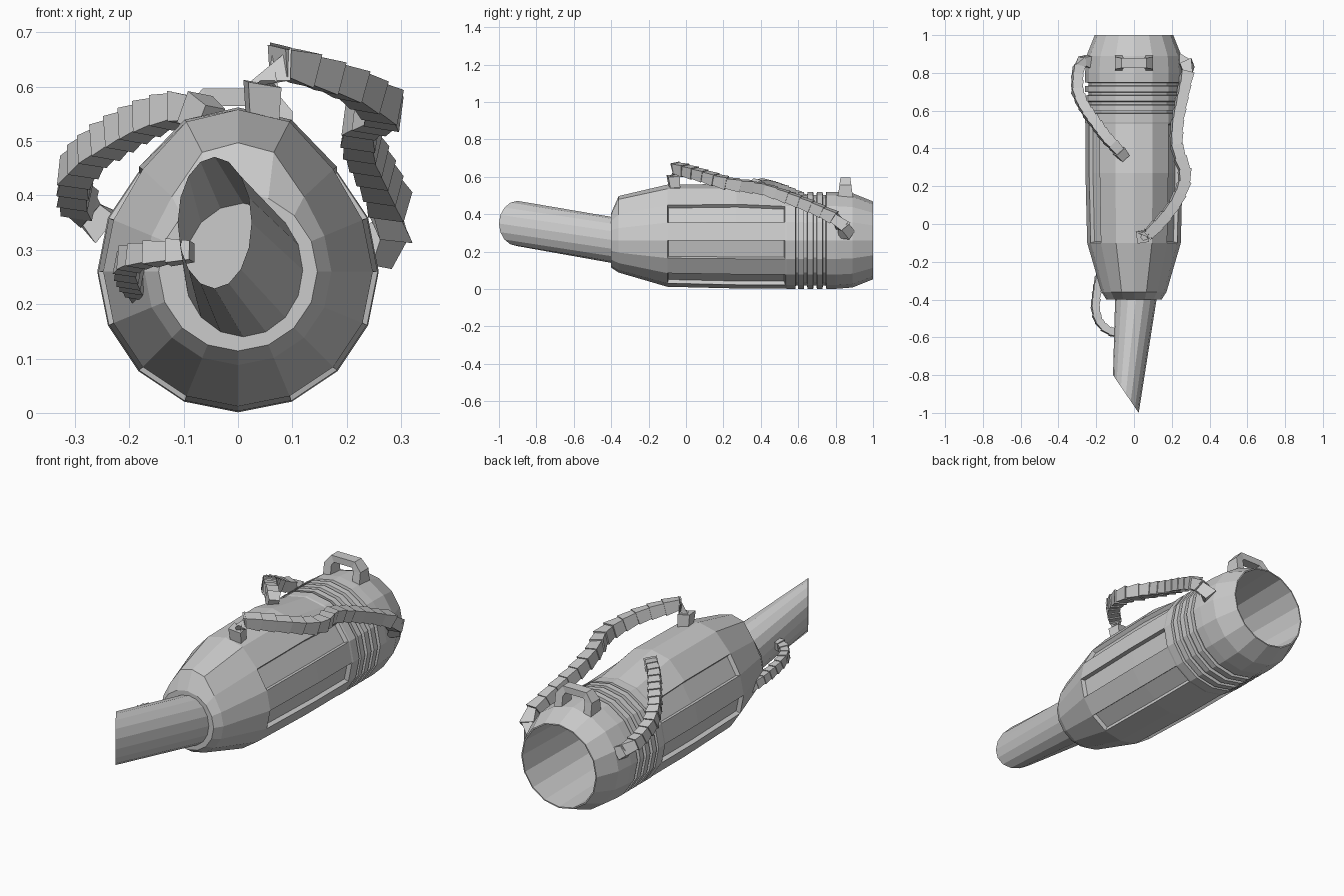
import bpy, bmesh, math, random
from mathutils import Vector

if "Cube" in bpy.data.objects:
    bpy.data.objects.remove(bpy.data.objects["Cube"])

random.seed(4)
N = 16
CZ = 0.26


def finish(bm, name):
    me = bpy.data.meshes.new(name)
    bm.to_mesh(me)
    bm.free()
    ob = bpy.data.objects.new(name, me)
    bpy.context.collection.objects.link(ob)
    return ob


def loft(bm, rings, cap_start=False, cap_end=False):
    """Bridge equally sized point rings; returns faces as grid[ring][side]."""
    vs = [[bm.verts.new(p) for p in r] for r in rings]
    n = len(vs[0])
    grid = [[bm.faces.new((a[k], a[(k + 1) % n], b[(k + 1) % n], b[k])) for k in range(n)]
            for a, b in zip(vs, vs[1:])]
    if cap_start:
        bm.faces.new(vs[0])
    if cap_end:
        bm.faces.new(vs[-1])
    return grid


# main body: 16-sided rings, with a lift that raises the spine hump
def body_ring(y, r, lift=0.0):
    weight = {4: 1.0, 3: 0.93, 5: 0.93, 2: 0.25, 6: 0.25}
    return [(r * math.cos(2 * math.pi * k / N), y,
             CZ + r * math.sin(2 * math.pi * k / N) + lift * weight.get(k, 0)) for k in range(N)]


stations = [(-0.40, 0.146, 0), (-0.36, 0.172, 0.065), (-0.10, 0.248, 0.05),
            (0.27, 0.257, 0.045), (0.53, 0.257, 0)]
# ribbed collar
for y in (0.54, 0.60, 0.65, 0.70):
    w = 0.045 if y == 0.54 else 0.03
    stations += [(y, 0.259, 0), (y + w, 0.259, 0), (y + w + 0.002, 0.242, 0), (y + w + 0.017, 0.242, 0)]
# rear shroud and hollow bore
stations += [(0.75, 0.259, 0), (0.80, 0.259, 0), (0.89, 0.252, 0), (1.0, 0.208, 0),
             (1.0, 0.202, 0), (-0.1, 0.17, 0)]
bm = bmesh.new()
grid = loft(bm, [body_ring(*s) for s in stations], True, True)
bmesh.ops.recalc_face_normals(bm, faces=bm.faces)
# recessed side panels
panels = [grid[i][k] for k in (1, 15, 13, 6, 8, 10) for i in (2, 3)]
bmesh.ops.inset_region(bm, faces=panels, thickness=0.006, depth=-0.02,
                       use_even_offset=True, use_boundary=True)
finish(bm, "body_shell")

# slanted nozzle, open at the oblique tip
root, tip = [], []
for k in range(N):
    a = 2 * math.pi * k / N
    c, s = math.cos(a), math.sin(a)
    root.append((0.01 + 0.11 * c, -0.395, 0.262 + 0.123 * s))
    tip.append((-0.043 + 0.068 * c, -0.9 - 0.1 * c, 0.35 + 0.121 * s))
bm = bmesh.new()
loft(bm, [tip, root])
bmesh.ops.recalc_face_normals(bm, faces=bm.faces)
finish(bm, "nozzle")

# carry handle: arch tapering towards the top
outer = [(-0.1, 0.49), (-0.1, 0.555), (-0.065, 0.597), (0.065, 0.597), (0.1, 0.555), (0.1, 0.49)]
inner = [(-0.06, 0.49), (-0.06, 0.55), (-0.05, 0.565), (0.05, 0.565), (0.06, 0.55), (0.06, 0.49)]
rings = []
for (ox, oz), (ix, iz) in zip(outer, inner):
    d = 0.026 + 0.14 * (0.597 - oz)
    rings.append([(ox, 0.852 - d, oz), (ox, 0.852 + d, oz), (ix, 0.852 + d, iz), (ix, 0.852 - d, iz)])
bm = bmesh.new()
loft(bm, rings, True, True)
bmesh.ops.recalc_face_normals(bm, faces=bm.faces)
finish(bm, "carry_handle")


# segmented hoses: stacked, slightly flared square links along a path
def hose(name, path, radius, links):
    pts = [Vector(p) for p in path]
    cum = [0.0]
    for a, b in zip(pts, pts[1:]):
        cum.append(cum[-1] + (b - a).length)

    def at(t):
        d = min(max(t, 0), 1) * cum[-1]
        for i in range(len(pts) - 1):
            if d <= cum[i + 1] + 1e-9:
                return pts[i].lerp(pts[i + 1], (d - cum[i]) / (cum[i + 1] - cum[i]))
        return pts[-1]

    def section(t, scale):
        tan = (at(t + 0.03) - at(t - 0.03)).normalized()
        ref = Vector((0, 0, 1)) if abs(tan.z) < 0.85 else Vector((0, 1, 0))
        u = tan.cross(ref).normalized()
        v = u.cross(tan)
        return [at(t) + radius * scale * (u * math.cos(a) + v * math.sin(a))
                for a in (math.pi * (0.2 + 0.5 * k) for k in range(4))]

    bm = bmesh.new()
    for i in range(links):
        big = random.uniform(1.0, 1.12)
        loft(bm, [section(i / links, 0.86), section((i + 1.1) / links, big)], True, True)
    bmesh.ops.recalc_face_normals(bm, faces=bm.faces)
    finish(bm, name)


hose("long_hose", [(0.045, -0.06, 0.53), (0.045, -0.07, 0.62), (0.065, -0.065, 0.65),
                   (0.12, -0.01, 0.635), (0.2, 0.08, 0.61), (0.265, 0.2, 0.57),
                   (0.27, 0.28, 0.555), (0.225, 0.4, 0.54), (0.225, 0.52, 0.5),
                   (0.25, 0.65, 0.45), (0.28, 0.79, 0.385), (0.285, 0.84, 0.34),
                   (0.245, 0.86, 0.29)], 0.043, 18)
hose("short_hose", [(-0.05, 0.35, 0.54), (-0.09, 0.4, 0.565), (-0.15, 0.46, 0.55),
                    (-0.2, 0.53, 0.525), (-0.265, 0.62, 0.485), (-0.3, 0.7, 0.445),
                    (-0.3, 0.79, 0.4), (-0.285, 0.86, 0.375), (-0.24, 0.86, 0.34)], 0.04, 15)
hose("nozzle_hose", [(-0.085, -0.58, 0.297), (-0.14, -0.565, 0.295), (-0.18, -0.53, 0.29),
                     (-0.207, -0.46, 0.28), (-0.2, -0.38, 0.255), (-0.19, -0.3, 0.235),
                     (-0.17, -0.25, 0.22)], 0.029, 10)
